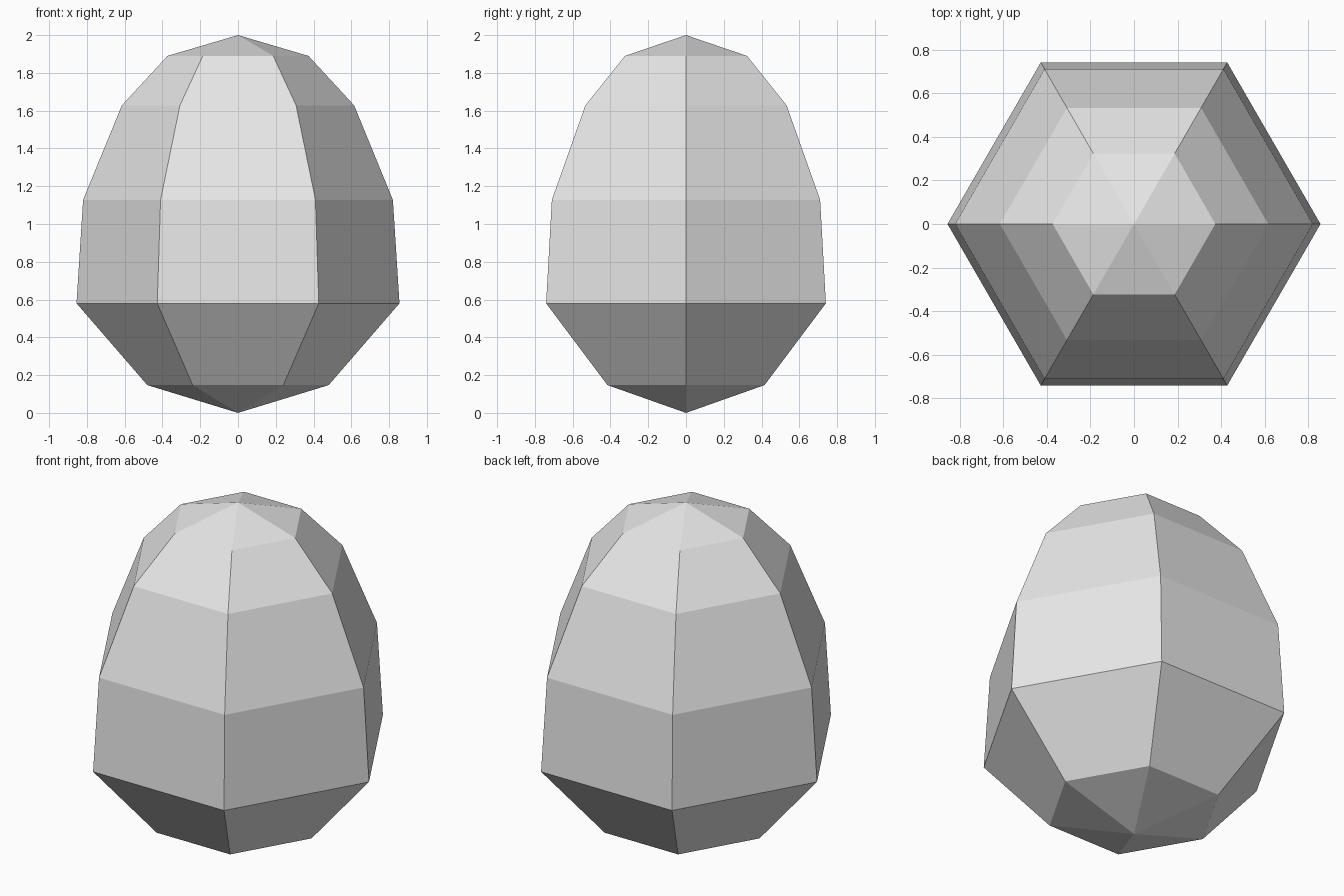
import bpy
import bmesh
from math import cos, sin, pi

cube = bpy.data.objects.get("Cube")
if cube:
    bpy.data.objects.remove(cube, do_unlink=True)

SIDES = 6
# Egg profile: (radius to corner, height) of each ring, between the two tips
RINGS = [(0.48, 0.147), (0.855, 0.58), (0.82, 1.128), (0.615, 1.628), (0.373, 1.89)]

# Shell colour
shell = bpy.data.materials.new("shell_grey")
shell.use_nodes = True
colour = (0.8, 0.8, 0.8, 1)
shell.diffuse_color = colour
shell.node_tree.nodes["Principled BSDF"].inputs["Base Color"].default_value = colour

# Egg body: stacked hexagonal rings closed by a pointed tip at each end
bm = bmesh.new()
rings = [[bm.verts.new((r * cos(2 * pi * i / SIDES), r * sin(2 * pi * i / SIDES), z))
          for i in range(SIDES)] for r, z in RINGS]
bottom = bm.verts.new((0, 0, 0))
top = bm.verts.new((0, 0, 2))
for i in range(SIDES):
    j = (i + 1) % SIDES
    bm.faces.new((bottom, rings[0][j], rings[0][i]))
    bm.faces.new((rings[-1][i], rings[-1][j], top))
    for low, high in zip(rings, rings[1:]):
        bm.faces.new((low[i], low[j], high[j], high[i]))
bmesh.ops.recalc_face_normals(bm, faces=bm.faces)

mesh = bpy.data.meshes.new("egg")
bm.to_mesh(mesh)
bm.free()
mesh.materials.append(shell)
egg = bpy.data.objects.new("egg", mesh)
bpy.context.collection.objects.link(egg)
